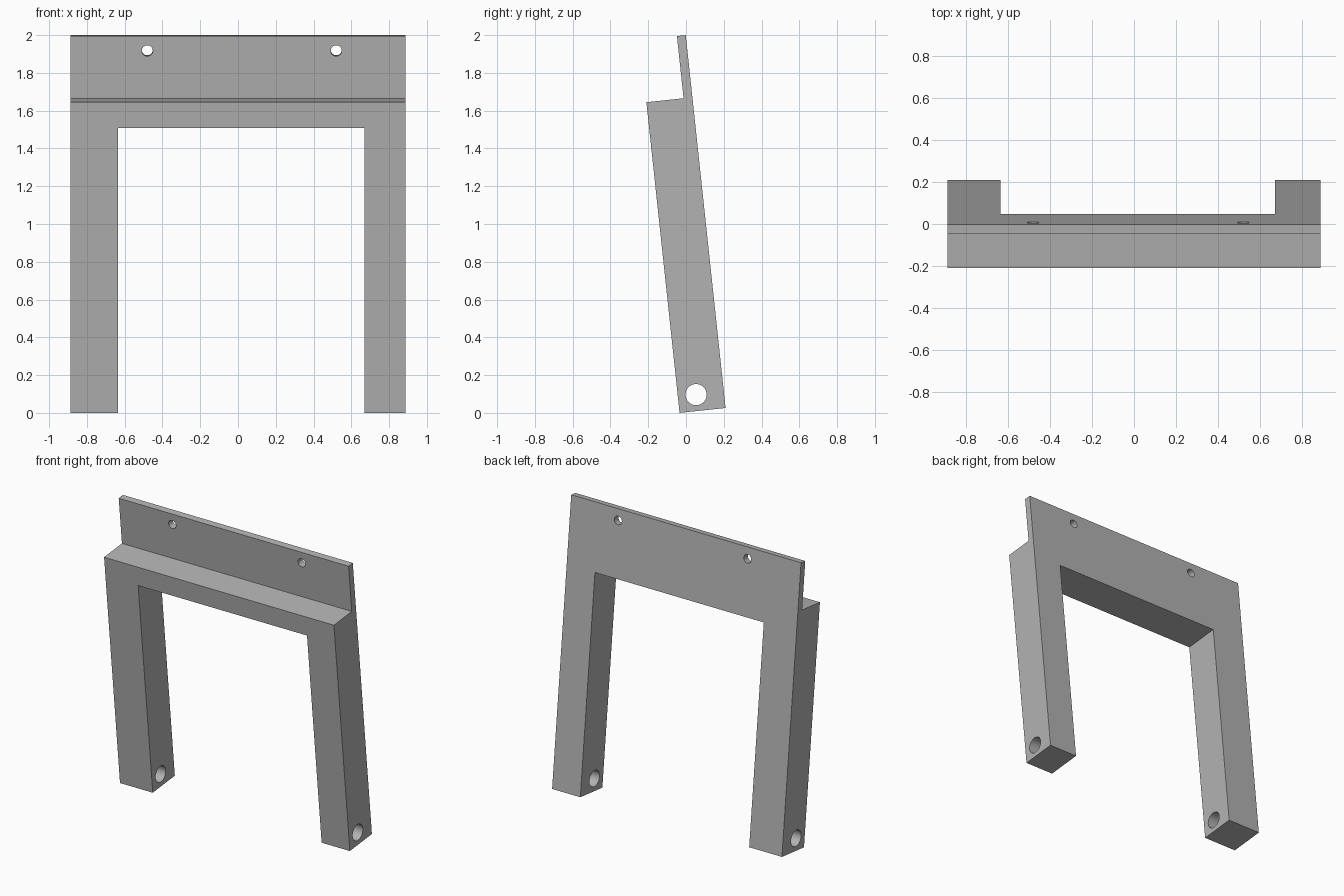
import bpy, bmesh, math
from mathutils import Matrix

cube = bpy.data.objects.get("Cube")
if cube:
    bpy.data.objects.remove(cube, do_unlink=True)

TILT = math.radians(6.1)
HALF_WIDTH = 0.888
DEPTH, HEIGHT = 0.245, 1.985
SHOULDER, PLATE = 1.654, 0.047
OPENING_LEFT, OPENING_RIGHT, OPENING_TOP = 0.67, -0.635, 1.517

grey = bpy.data.materials.new("plain grey")
grey.use_nodes = True
colour = (0.45, 0.45, 0.45, 1)
grey.diffuse_color = colour
grey.node_tree.nodes["Principled BSDF"].inputs["Base Color"].default_value = colour


def make_object(name, bm):
    bmesh.ops.recalc_face_normals(bm, faces=bm.faces)
    mesh = bpy.data.meshes.new(name)
    bm.to_mesh(mesh)
    bm.free()
    mesh.materials.append(grey)
    obj = bpy.data.objects.new(name, mesh)
    bpy.context.collection.objects.link(obj)
    return obj


def prism(name, profile, x0, x1):
    """Extrude a depth/height outline along x."""
    bm = bmesh.new()
    face = bm.faces.new([bm.verts.new((x0, y, z)) for y, z in profile])
    side = bmesh.ops.extrude_face_region(bm, geom=[face])
    verts = [v for v in side["geom"] if isinstance(v, bmesh.types.BMVert)]
    bmesh.ops.translate(bm, verts=verts, vec=(x1 - x0, 0, 0))
    return make_object(name, bm)


def rod(name, radius, length, centre, axis):
    bm = bmesh.new()
    matrix = Matrix.Translation(centre) @ Matrix.Rotation(math.pi / 2, 4, axis)
    bmesh.ops.create_cone(bm, cap_ends=True, segments=48, radius1=radius,
                          radius2=radius, depth=length, matrix=matrix)
    return make_object(name, bm)


# Stepped frame: thick legs and crossbar, thin plate above the shoulder
frame = prism("stepped_frame", [
    (0, 0), (DEPTH, 0), (DEPTH, HEIGHT), (DEPTH - PLATE, HEIGHT),
    (DEPTH - PLATE, SHOULDER), (0, SHOULDER)], -HALF_WIDTH, HALF_WIDTH)

# Cutters: opening between the legs, pivot bore, screw holes
cutters = [
    prism("opening_cutter", [(-1, -1), (1, -1), (1, OPENING_TOP), (-1, OPENING_TOP)],
          OPENING_RIGHT, OPENING_LEFT),
    rod("pivot_cutter", 0.056, 3, (0, 0.097, 0.087), "Y"),
]
for x in (-0.48, 0.52):
    cutters.append(rod("screw_cutter", 0.029, 0.4, (x, DEPTH, 1.907), "X"))

bpy.context.view_layer.objects.active = frame
for cutter in cutters:
    cutter.hide_render = True
    cut = frame.modifiers.new("cut", "BOOLEAN")
    cut.operation = "DIFFERENCE"
    cut.solver = "EXACT"
    cut.object = cutter
    bpy.ops.object.modifier_apply(modifier=cut.name)
    bpy.data.objects.remove(cutter, do_unlink=True)

# Lean the frame and smooth only the bores
frame.data.transform(Matrix.Translation((0, -0.034, 0)) @ Matrix.Rotation(TILT, 4, "X"))
bpy.ops.object.select_all(action="DESELECT")
frame.select_set(True)
bpy.ops.object.shade_smooth_by_angle(angle=math.radians(30))
